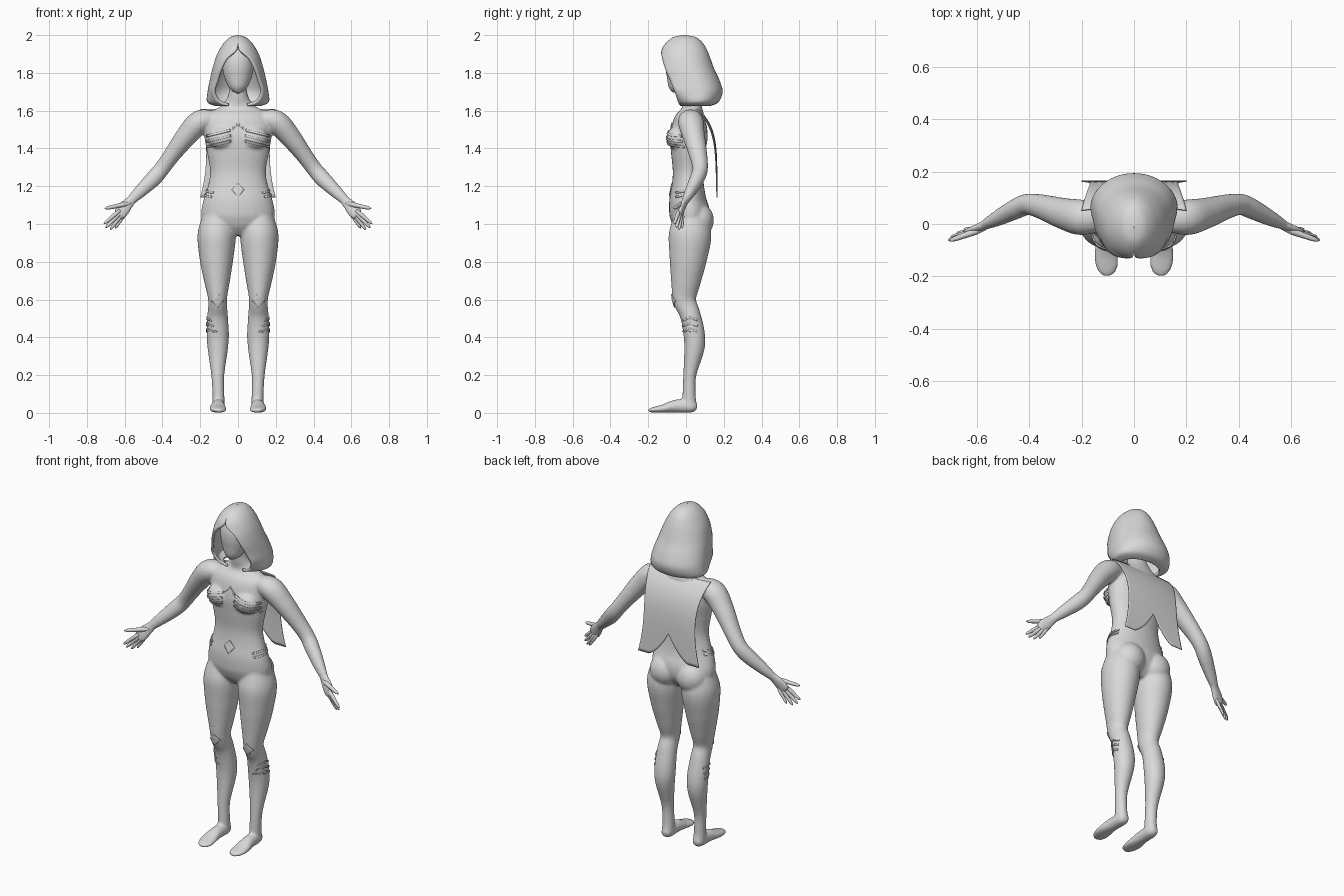
import bpy, bmesh, math
from mathutils import Vector, Matrix
from mathutils.bvhtree import BVHTree

cube = bpy.data.objects.get("Cube")
if cube:
    bpy.data.objects.remove(cube, do_unlink=True)

grey = bpy.data.materials.new("plain_grey")
grey.use_nodes = True
grey.diffuse_color = (0.7, 0.7, 0.7, 1)
grey.node_tree.nodes["Principled BSDF"].inputs["Base Color"].default_value = grey.diffuse_color


def finish(name, bm, recalc=True):
    """Turn a bmesh into a smooth grey object."""
    if recalc:
        bmesh.ops.recalc_face_normals(bm, faces=bm.faces)
    for f in bm.faces:
        f.smooth = True
    mesh = bpy.data.meshes.new(name)
    bm.to_mesh(mesh)
    bm.free()
    mesh.materials.append(grey)
    ob = bpy.data.objects.new(name, mesh)
    bpy.context.collection.objects.link(ob)
    return ob


def smooth_rows(rows, steps=5):
    """Catmull-Rom interpolation of rows of numbers."""
    rows = [Vector(r) for r in rows]
    out = []
    for i in range(len(rows) - 1):
        b, c = rows[i], rows[i + 1]
        a = rows[i - 1] if i else b
        d = rows[min(i + 2, len(rows) - 1)]
        for k in range(steps):
            t = k / steps
            m, n = (c - a) / 2, (d - b) / 2
            out.append(b + m * t + (3 * (c - b) - 2 * m - n) * t**2
                       + (2 * (b - c) + m + n) * t**3)
    return out + [rows[-1]]


def loft(bm, rows, ref=(0, 1, 0), side=1, segs=28):
    """Closed tube through rows of x, y, z, half width, half depth."""
    rows = smooth_rows(rows)
    mids = [Vector(r[:3]) for r in rows]
    rings = []
    for i, r in enumerate(rows):
        t = (mids[min(i + 1, len(mids) - 1)] - mids[max(i - 1, 0)]).normalized()
        a = Vector(ref).cross(t).normalized()
        b = t.cross(a)
        ring = []
        for k in range(segs):
            w = math.tau * k / segs
            p = mids[i] + a * r[3] * math.cos(w) + b * r[4] * math.sin(w)
            ring.append(bm.verts.new((p.x * side, p.y, p.z)))
        rings.append(ring)
    for lo, hi in zip(rings, rings[1:]):
        for k in range(segs):
            n = (k + 1) % segs
            bm.faces.new((lo[k], lo[n], hi[n], hi[k]))
    bm.faces.new(rings[0][::-1])
    bm.faces.new(rings[-1])


def blob(bm, at, size):
    bmesh.ops.create_uvsphere(bm, u_segments=24, v_segments=16, radius=1,
                              matrix=Matrix.Translation(at) @ Matrix.Diagonal((*size, 1)))


torso = [(0, .02, .94, .05, .05), (0, .02, .99, .17, .09), (0, .02, 1.05, .195, .108),
         (0, .01, 1.12, .185, .1), (0, .01, 1.2, .16, .086), (0, .01, 1.28, .148, .08),
         (0, .01, 1.38, .165, .09), (0, .015, 1.46, .178, .1), (0, .02, 1.54, .18, .088),
         (0, .03, 1.59, .15, .065), (0, .03, 1.63, .085, .05), (0, .02, 1.69, .05, .048),
         (0, .01, 1.8, .045, .045)]
leg = [(.11, .02, 1.06, .07, .08), (.113, .022, .95, .101, .113), (.114, .012, .82, .09, .1),
       (.111, 0, .7, .069, .08), (.108, -.008, .6, .05, .062), (.108, .022, .52, .054, .055),
       (.107, .043, .42, .059, .057), (.107, .044, .34, .054, .054), (.107, .02, .2, .035, .035),
       (.104, .016, .1, .032, .035), (.103, .018, .05, .033, .038), (.103, .018, .015, .03, .034)]
foot = [(.103, .058, .028, .018, .018), (.103, .03, .033, .033, .032), (.105, -.05, .036, .036, .035),
        (.107, -.12, .023, .046, .022), (.1, -.17, .016, .041, .015), (.091, -.197, .012, .02, .009)]
arm = [(.12, .025, 1.56, .04, .05), (.2, .025, 1.542, .062, .068), (.27, .04, 1.47, .057, .06),
       (.35, .065, 1.365, .045, .048), (.405, .075, 1.29, .042, .041), (.45, .058, 1.238, .043, .039),
       (.52, .022, 1.17, .034, .03), (.57, -.003, 1.122, .025, .019)]
palm = [(.56, 0, 1.13, .024, .018), (.585, -.012, 1.105, .032, .017), (.61, -.024, 1.075, .038, .015),
        (.63, -.032, 1.05, .034, .012), (.638, -.035, 1.042, .02, .006)]

# Skin: overlapping volumes fused into one surface
bm = bmesh.new()
loft(bm, torso)
for s in (1, -1):
    loft(bm, leg, side=s)
    loft(bm, foot, ref=(0, 0, 1), side=s)
    loft(bm, arm, side=s)
    loft(bm, palm, side=s)
    blob(bm, (s * .088, .068, 1.02), (.088, .08, .09))
    blob(bm, (s * .085, -.045, 1.455), (.075, .058, .062))
body = finish("body", bm)
mod = body.modifiers.new("fuse", 'REMESH')
mod.mode = 'VOXEL'
mod.voxel_size = .007
mod.use_smooth_shade = True
mod = body.modifiers.new("soften", 'SMOOTH')
mod.factor = .5
mod.iterations = 12

# Head with a narrow chin
bm = bmesh.new()
loft(bm, [(0, -.06, 1.695, .012, .015), (0, -.052, 1.72, .045, .045), (0, -.03, 1.78, .073, .078),
          (0, -.015, 1.85, .084, .092), (0, -.01, 1.91, .068, .078), (0, -.01, 1.945, .02, .03)])
finish("head", bm)

# Fingers and thumbs: knuckle, tip, thickness
digits = {"index_finger": ((.64, -.042, 1.06), (.71, -.062, 1.0), .0095),
          "middle_finger": ((.632, -.035, 1.05), (.7, -.05, .98), .01),
          "ring_finger": ((.62, -.028, 1.043), (.677, -.036, .97), .0095),
          "little_finger": ((.603, -.018, 1.045), (.65, -.02, .977), .008),
          "thumb": ((.595, -.025, 1.105), (.705, -.064, 1.082), .011)}
for name, (root, tip, r) in digits.items():
    for s, word in ((1, "left"), (-1, "right")):
        root, tip = Vector(root), Vector(tip)
        bm = bmesh.new()
        loft(bm, [(*root.lerp(tip, t), r * k, r * k) for t, k in
                  ((-.2, .8), (.1, 1.15), (.5, 1), (.85, .8), (1, .2))], side=s, segs=12)
        finish(word + "_" + name, bm)

# Hood: z, half width, front y, back y, half width of the opening
hood_rows = [(1.625, .12, -.03, .13, .05), (1.645, .163, -.042, .172, .1), (1.7, .161, -.06, .194, .132),
             (1.76, .15, -.085, .178, .115), (1.82, .136, -.11, .15, .095), (1.88, .118, -.127, .128, .06),
             (1.92, .1, -.13, .112, .01), (1.96, .074, -.105, .088, 0), (1.99, .04, -.065, .05, 0),
             (2, .001, -.011, -.009, 0)]
bm = bmesh.new()
rings = []
for z, w, front, back, gap in smooth_rows(hood_rows):
    w = max(w, .001)
    start = math.asin(min(.95, max(0, gap / w)))
    mid = (front + back) / 2
    ring = []
    for k in range(49):
        a = start + (math.tau - 2 * start) * k / 48
        depth = (mid - front) / math.cos(start) if math.cos(a) > 0 else back - mid
        ring.append(bm.verts.new((w * math.sin(a), mid - depth * math.cos(a), z)))
    rings.append(ring)
for lo, hi in zip(rings, rings[1:]):
    for k in range(48):
        bm.faces.new((lo[k], lo[k + 1], hi[k + 1], hi[k]))
bmesh.ops.remove_doubles(bm, verts=bm.verts, dist=.0005)
hood = finish("hood", bm, recalc=False)
mod = hood.modifiers.new("cloth", 'SOLIDIFY')
mod.thickness = .014
mod.offset = -1

# Short cape with a notch in the lower edge
bm = bmesh.new()
grid = []
for i in range(25):
    row = []
    for j in range(41):
        u = j / 20 - 1
        bottom = 1.14 + .15 * (1 - min(1, abs(u) / .65)) ** 1.4
        z = 1.61 + (bottom - 1.61) * i / 24
        t = (1.61 - z) / .47
        x = u * (.168 + .032 * (2 * t - 1) ** 2)
        row.append(bm.verts.new((x, .166 - .1 * (1 - t) ** 5 - .012 * u * u * (1 - t), z)))
    grid.append(row)
for a, b in zip(grid, grid[1:]):
    for j in range(40):
        bm.faces.new((a[j], a[j + 1], b[j + 1], b[j]))
cape = finish("cape", bm)
cape.modifiers.new("cloth", 'SOLIDIFY').thickness = .005

# Thin raised bands and patches laid on the skin
bpy.context.view_layer.update()
skin = BVHTree.FromObject(body, bpy.context.evaluated_depsgraph_get())


def band(name, points, across, aim, mirror=True):
    """Points are x, y, z and half width; they are cast along aim onto the skin."""
    bm = bmesh.new()
    across, aim = Vector(across), Vector(aim)
    rows = []
    for a, b in zip(points, points[1:]):
        rows += [Vector(a).lerp(Vector(b), k / 10) for k in range(10)]
    rows.append(Vector(points[-1]))
    lines = []
    for r in rows:
        line = []
        for k in (-1, -.5, 0, .5, 1):
            p = Vector(r[:3]) + across * r[3] * k
            hit = skin.ray_cast(p, aim)
            if hit[0] is None:
                hit = skin.find_nearest(p)
            line.append(bm.verts.new(hit[0] + hit[1] * .003))
        lines.append(line)
    for a, b in zip(lines, lines[1:]):
        for k in range(4):
            bm.faces.new((a[k], a[k + 1], b[k + 1], b[k]))
    ob = finish(name, bm)
    mod = ob.modifiers.new("thickness", 'SOLIDIFY')
    mod.thickness = .005
    mod.offset = 0
    if mirror:
        ob.modifiers.new("other_side", 'MIRROR')


UP, OUT, BACK, IN = (0, 0, 1), (1, 0, 0), (0, 1, 0), (-1, 0, 0)
for i in range(3):
    z = 1.495 - i * .028
    band(f"chest_band_{i}", [(.04, -.3, z, .006), (.165, -.3, z - .03, .006)], UP, BACK)
    z = .505 - i * .03
    band(f"shin_chevron_{i}", [(.3, -.015, z - .015, .005), (.3, .02, z, .005),
                               (.3, .06, z - .015, .005)], UP, IN)
for i in range(2):
    z = 1.175 - i * .022
    band(f"hip_band_{i}", [(.3, -.05, z - .01, .005), (.3, .05, z + .01, .005)], UP, IN)
band("chest_peak", [(0, -.3, 1.53, .005), (.035, -.3, 1.5, .005)], UP, BACK)
for name, x, z, m in (("belly_diamond", 0, 1.18, False), ("knee_diamond", .108, .595, True)):
    band(name, [(x, -.3, z - .035, .002), (x, -.3, z, .033), (x, -.3, z + .035, .002)], OUT, BACK, m)
